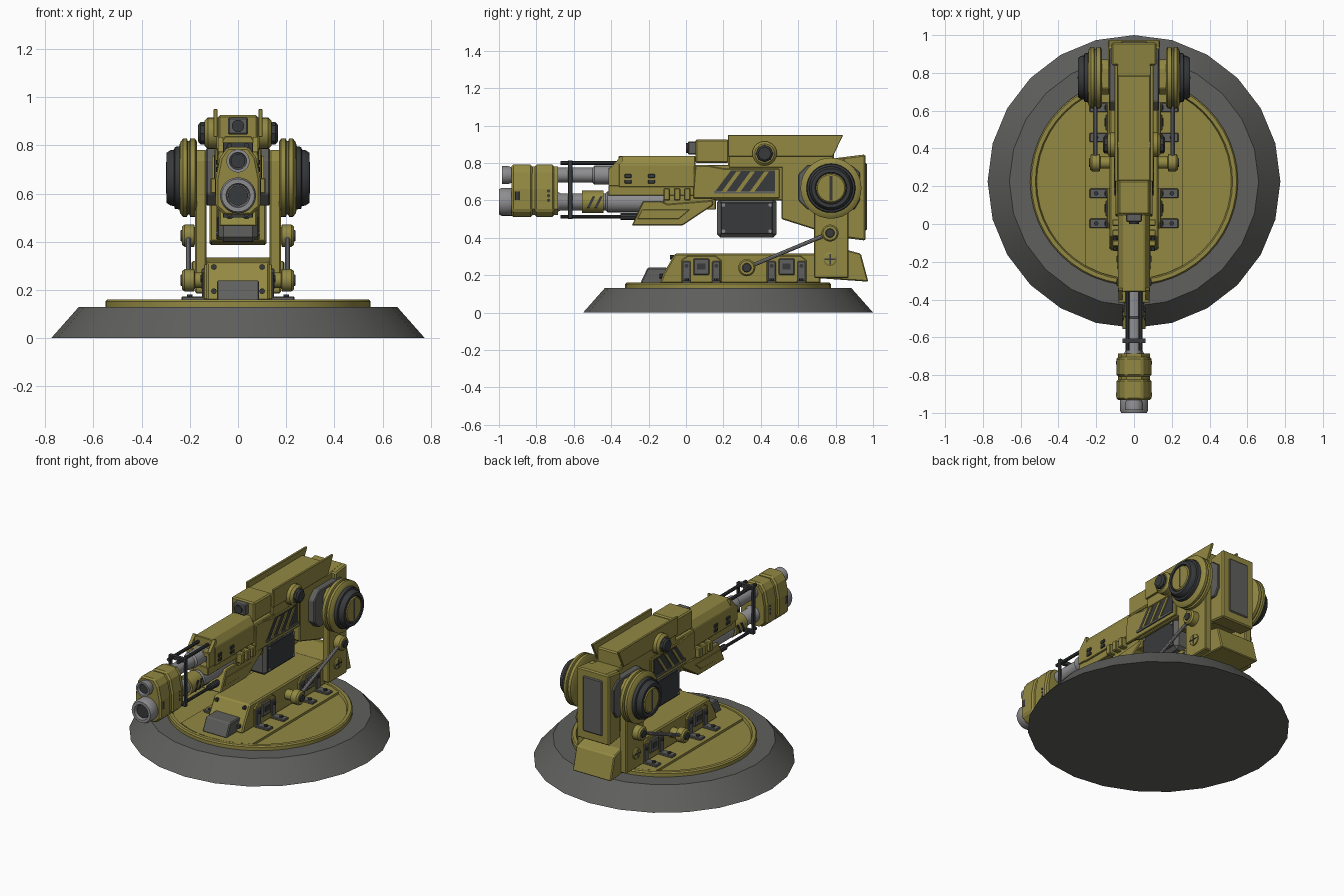
import bpy, bmesh, math
from mathutils import Vector

def material(name, c):
    m = bpy.data.materials.new(name)
    m.diffuse_color = (*c, 1)
    return m

YEL = material("olive_yellow", (0.29, 0.25, 0.055))
GREY = material("mid_grey", (0.115, 0.115, 0.11))
DARK = material("dark_grey", (0.04, 0.042, 0.045))
STEEL = material("steel", (0.27, 0.27, 0.28))

def place(axis, t, a, b):
    return Vector({"X": (t, a, b), "Y": (a, t, b), "Z": (a, b, t)}[axis])

def finish(name, bm, mat, bevel=0, mirror=False, smooth=False):
    bmesh.ops.recalc_face_normals(bm, faces=bm.faces)
    me = bpy.data.meshes.new(name)
    bm.to_mesh(me)
    bm.free()
    me.materials.append(mat)
    ob = bpy.data.objects.new(name, me)
    bpy.context.collection.objects.link(ob)
    if smooth:
        me.polygons.foreach_set("use_smooth", [True] * len(me.polygons))
        me.set_sharp_from_angle(angle=math.radians(32))
    if bevel:
        m = ob.modifiers.new("edge_bevel", "BEVEL")
        m.width, m.segments, m.limit_method = bevel, 1, "ANGLE"
    if mirror:
        ob.modifiers.new("mirror_x", "MIRROR")
    return ob

def prism(name, axis, pts, t0, t1, mat, bevel=0, mirror=False):
    bm = bmesh.new()
    rings = [[bm.verts.new(place(axis, t, a, b)) for a, b in pts] for t in (t0, t1)]
    n = len(pts)
    for r in rings:
        bm.faces.new(r)
    for i in range(n):
        j = (i + 1) % n
        bm.faces.new((rings[0][i], rings[0][j], rings[1][j], rings[1][i]))
    return finish(name, bm, mat, bevel, mirror)

def box(name, x, y, z, mat, bevel=0, mirror=False):
    pts = [(y[0], z[0]), (y[1], z[0]), (y[1], z[1]), (y[0], z[1])]
    return prism(name, "X", pts, x[0], x[1], mat, bevel, mirror)

def lathe(name, axis, c, prof, mat, n=24, mirror=False):
    """prof: (radius, position along axis); c: centre in the other two axes"""
    bm = bmesh.new()
    ang = [2 * math.pi * i / n for i in range(n)]
    rings = [[bm.verts.new(place(axis, t, c[0] + r * math.cos(a), c[1] + r * math.sin(a)))
              for a in ang] for r, t in prof]
    for r0, r1 in zip(rings, rings[1:]):
        for i in range(n):
            j = (i + 1) % n
            bm.faces.new((r0[i], r0[j], r1[j], r1[i]))
    bm.faces.new(rings[0])
    bm.faces.new(rings[-1])
    return finish(name, bm, mat, 0, mirror, True)

def rod(name, a, b, r, mat, mirror=False, n=10):
    a, b = Vector(a), Vector(b)
    ob = lathe(name, "Z", (0, 0), [(r, 0), (r, (b - a).length)], mat, n)
    m = (b - a).to_track_quat("Z", "Y").to_matrix().to_4x4()
    m.translation = a
    ob.data.transform(m)
    if mirror:
        ob.modifiers.new("mirror_x", "MIRROR")

# --- ground plinth and turntable ---
CY = 0.225
lathe("plinth", "Z", (0, CY), [(0.775, 0), (0.66, 0.13)], GREY)
lathe("turntable", "Z", (0, CY), [(0.55, 0.125), (0.55, 0.152), (0.543, 0.16), (0.522, 0.16),
                                  (0.515, 0.142)], YEL, 48)
strip = [(0.515 * math.cos(math.radians(a)), CY + 0.515 * math.sin(math.radians(a)))
         for a in list(range(60, 121, 10)) + list(range(240, 301, 10))]
prism("turntable_strip", "Z", strip, 0.13, 0.157, YEL)

# --- lower housing ---
prism("lower_housing", "X", [(-0.14, 0.155), (-0.125, 0.2), (-0.06, 0.315), (0.72, 0.315), (0.72, 0.155)],
      -0.13, 0.13, YEL, 0.008)
prism("housing_nose", "X", [(-0.245, 0.155), (-0.205, 0.24), (-0.1, 0.24), (-0.1, 0.155)], -0.088, 0.088, GREY, 0.006)
for y0 in (-0.025, 0.43):
    prism("side_panel", "X", [(y0, 0.16), (y0, 0.28), (y0 + 0.035, 0.305), (y0 + 0.18, 0.305), (y0 + 0.215, 0.28),
                              (y0 + 0.215, 0.16)], 0.12, 0.142, YEL, 0.004, True)
    box("side_hatch", (0.135, 0.152), (y0 + 0.065, y0 + 0.15), (0.2, 0.29), GREY, 0.006, True)
    box("hatch_slot", (0.15, 0.156), (y0 + 0.085, y0 + 0.13), (0.23, 0.262), DARK, 0, True)
    for y in (y0 + 0.028, y0 + 0.187):
        box("foot_strap", (0.135, 0.15), (y - 0.022, y + 0.022), (0.16, 0.275), GREY, 0.004, True)
        box("foot_pad", (0.13, 0.235), (y - 0.025, y + 0.025), (0.155, 0.172), GREY, 0.004, True)
        lathe("foot_bolt", "Z", (0.2, y), [(0.012, 0.17), (0.012, 0.182)], DARK, 8, True)
        lathe("strap_bolt", "X", (y, 0.25), [(0.011, 0.148), (0.011, 0.156)], DARK, 8, True)
for z, y in ((0.295, -0.075), (0.195, -0.132)):
    lathe("nose_bolt", "Y", (0.1, z), [(0.012, y - 0.01), (0.012, y + 0.02)], DARK, 8, True)

# --- rear legs, counterweight foot and links ---
prism("leg", "X", [(0.685, 0.185), (0.87, 0.185), (0.87, 0.74), (0.83, 0.78), (0.72, 0.78), (0.685, 0.74)],
      0.13, 0.178, YEL, 0.006, True)
prism("rear_foot", "X", [(0.69, 0.185), (0.975, 0.165), (0.935, 0.315), (0.86, 0.335), (0.69, 0.315)],
      -0.138, 0.138, YEL, 0.006)
for nm, y, z, x0 in (("link_front_knob", 0.325, 0.24, 0.125), ("link_rear_knob", 0.77, 0.425, 0.17)):
    lathe(nm, "X", (y, z), [(0.032, x0), (0.032, 0.178), (0.046, 0.182), (0.046, 0.222), (0.038, 0.232)], YEL, 16, True)
    lathe(nm + "_cap", "X", (y, z), [(0.028, 0.225), (0.022, 0.238)], DARK, 12, True)
rod("link_rod", (0.205, 0.325, 0.24), (0.205, 0.77, 0.425), 0.011, STEEL, True)
lathe("leg_bolt", "X", (0.77, 0.285), [(0.036, 0.17), (0.036, 0.186), (0.03, 0.19)], YEL, 16, True)
box("bolt_slot", (0.185, 0.192), (0.74, 0.8), (0.281, 0.289), DARK, 0, True)
box("bolt_slot_cross", (0.185, 0.192), (0.766, 0.774), (0.257, 0.313), DARK, 0, True)

# --- elevation hubs ---
HUB = (0.775, 0.665)
prism("hub_plate", "X", [(0.6, 0.6), (0.65, 0.55), (0.9, 0.55), (0.93, 0.6), (0.93, 0.75), (0.88, 0.79),
                         (0.65, 0.79), (0.6, 0.74)], 0.07, 0.132, GREY, 0.005, True)
lathe("hub_drum", "X", HUB, [(0.148, 0.17), (0.163, 0.178), (0.163, 0.198), (0.152, 0.202), (0.152, 0.208),
                             (0.163, 0.212), (0.163, 0.228), (0.147, 0.24), (0.125, 0.245)], YEL, 32, True)
lathe("hub_ring", "X", HUB, [(0.133, 0.235), (0.128, 0.262), (0.117, 0.265), (0.115, 0.28), (0.104, 0.296),
                             (0.085, 0.296), (0.083, 0.28)], DARK, 32, True)
lathe("hub_cap", "X", HUB, [(0.08, 0.27), (0.08, 0.29), (0.073, 0.297)], YEL, 24, True)
box("hub_slot", (0.29, 0.2985), (0.768, 0.782), (0.6, 0.73), DARK, 0, True)

# --- gun body ---
prism("rear_body", "X", [(0.51, 0.79), (0.955, 0.845), (0.955, 0.39), (0.87, 0.4), (0.7, 0.44), (0.51, 0.5)],
      -0.09, 0.09, YEL, 0.006)
prism("breech_block", "X", [(0.84, 0.83), (0.96, 0.845), (0.96, 0.385), (0.84, 0.4)], -0.118, 0.118, YEL, 0.008)
box("breech_panel", (-0.07, 0.07), (0.95, 0.967), (0.44, 0.8), GREY, 0.006)
prism("mid_body", "X", [(0.04, 0.79), (0.54, 0.79), (0.54, 0.6), (0.16, 0.6), (0.04, 0.64)], -0.088, 0.088, YEL, 0.005)
prism("cheek_plate", "X", [(0.05, 0.785), (0.12, 0.785), (0.2, 0.77), (0.5, 0.77), (0.5, 0.61), (0.04, 0.61), (0.04, 0.66)],
      0.08, 0.098, YEL, 0.004, True)
prism("vent_recess", "X", [(0.15, 0.64), (0.24, 0.76), (0.475, 0.76), (0.475, 0.64)], 0.09, 0.1005, DARK, 0, True)
for i in range(3):
    y = 0.19 + i * 0.075
    prism("vent_slat", "X", [(y, 0.645), (y + 0.025, 0.645), (y + 0.105, 0.755), (y + 0.08, 0.755)],
          0.098, 0.107, YEL, 0, True)
box("vent_bar", (0.098, 0.106), (0.15, 0.475), (0.636, 0.65), GREY, 0, True)

# --- upper cover, fins, sight and knobs ---
box("upper_cover", (-0.09, 0.09), (0.225, 0.79), (0.77, 0.915), YEL, 0.008)
prism("cover_fin", "X", [(0.225, 0.95), (0.84, 0.948), (0.785, 0.835), (0.225, 0.835)], 0.086, 0.102, YEL, 0.002, True)
box("sight_box", (-0.083, 0.083), (0.05, 0.23), (0.8, 0.925), YEL, 0.008)
box("sight_mount", (-0.042, 0.042), (0.01, 0.06), (0.845, 0.915), GREY, 0.006)
lathe("sight_lens", "Y", (0, 0.88), [(0.026, -0.0), (0.026, 0.02)], DARK, 16)
lathe("side_knob", "X", (0.42, 0.85), [(0.066, 0.08), (0.066, 0.125), (0.052, 0.14)], YEL, 20, True)
lathe("side_knob_cap", "X", (0.42, 0.85), [(0.046, 0.135), (0.046, 0.155), (0.035, 0.165)], DARK, 8, True)

# --- ammunition box with rounded corners ---
box("ammo_box", (-0.08, 0.08), (0.165, 0.485), (0.4, 0.61), GREY, 0.02)
box("ammo_lid", (0.078, 0.086), (0.185, 0.465), (0.42, 0.59), DARK, 0.006, True)
for y in (0.2, 0.45):
    for z in (0.435, 0.575):
        lathe("ammo_bolt", "X", (y, z), [(0.01, 0.084), (0.01, 0.091)], STEEL, 8, True)

# --- barrel shroud ---
prism("shroud_top", "Y", [(-0.085, 0.67), (0.085, 0.67), (0.085, 0.79), (0.055, 0.838), (-0.055, 0.838), (-0.085, 0.79)],
      -0.36, 0.05, YEL, 0.004)
prism("shroud_lip", "X", [(-0.415, 0.76), (-0.35, 0.835), (-0.34, 0.835), (-0.34, 0.68), (-0.415, 0.68)], 0.062, 0.082, YEL, 0, True)
box("shroud_lip_top", (-0.082, 0.082), (-0.415, -0.34), (0.745, 0.775), YEL, 0.003)
box("shroud_belt", (-0.075, 0.075), (-0.415, 0.16), (0.625, 0.68), YEL, 0.004)
box("shroud_core", (-0.07, 0.07), (-0.12, 0.16), (0.55, 0.64), YEL, 0.004)
prism("shroud_chin", "X", [(-0.29, 0.465), (-0.23, 0.595), (-0.13, 0.595), (-0.1, 0.58), (0.145, 0.6), (0.145, 0.575), (-0.02, 0.465)],
      -0.078, 0.078, YEL, 0.005)
prism("chin_inset", "X", [(-0.26, 0.5), (-0.235, 0.55), (0.02, 0.55), (-0.04, 0.5)], 0.075, 0.082, YEL, 0.002, True)
for i in range(3):
    box("clamp", (0.07, 0.115), (-0.12 + i * 0.055, -0.085 + i * 0.055), (0.6, 0.665), YEL, 0.005, True)
for y in (-0.31, -0.185):
    for z in (0.7, 0.73):
        box("shroud_catch", (0.08, 0.092), (y - 0.018, y + 0.018), (z - 0.01, z + 0.01), DARK, 0.002, True)

# --- twin barrels ---
UP, LOW = (0, 0.735), (0, 0.592)
lathe("upper_barrel", "Y", UP, [(0.032, -0.96), (0.036, -0.985), (0.048, -0.985), (0.048, -0.95), (0.04, -0.93),
                                (0.04, -0.5), (0.05, -0.49), (0.05, -0.33)], STEEL)
lathe("lower_barrel", "Y", LOW, [(0.045, -0.97), (0.05, -1.0), (0.068, -1.0), (0.075, -0.985), (0.075, -0.93), (0.062, -0.9),
                                 (0.062, -0.7), (0.045, -0.67), (0.045, -0.43), (0.056, -0.42), (0.056, -0.1)], STEEL)
lathe("upper_bore", "Y", UP, [(0.03, -0.972), (0.03, -0.95)], DARK, 20)
lathe("lower_bore", "Y", LOW, [(0.042, -0.985), (0.042, -0.96)], DARK, 20)
lathe("barrel_sleeve", "Y", LOW, [(0.06, -0.555), (0.06, -0.44)], YEL, 12)
for y in (-0.53, -0.49):
    prism("sleeve_slot", "X", [(y, 0.56), (y + 0.015, 0.56), (y + 0.045, 0.62), (y + 0.03, 0.62)], 0.05, 0.0605, DARK, 0, True)

# --- muzzle brake ---
half = [(0.055, 0.51), (0.093, 0.545), (0.093, 0.66), (0.075, 0.75), (0.045, 0.792)]
brake = half + [(-x, z) for x, z in reversed(half)]
inner = [(x * 0.9, 0.65 + (z - 0.65) * 0.92) for x, z in brake]
prism("brake_front", "Y", brake, -0.932, -0.822, YEL, 0.01)
prism("brake_rear", "Y", brake, -0.808, -0.705, YEL, 0.01)
prism("brake_core", "Y", inner, -0.84, -0.685, YEL)
box("brake_slot", (0.07, 0.0945), (-0.915, -0.89), (0.6, 0.65), DARK, 0.003, True)
for z in (0.6, 0.625, 0.65):
    lathe("brake_hole", "X", (-0.735, z), [(0.009, 0.08), (0.009, 0.0945)], DARK, 8, True)

# --- guide rods and bracket ---
rod("upper_guide_rod", (0.035, -0.67, 0.8), (0.035, -0.34, 0.8), 0.011, DARK, True)
rod("lower_guide_rod", (0.035, -0.67, 0.513), (0.035, -0.27, 0.513), 0.01, DARK, True)
rod("guide_damper", (0.035, -0.35, 0.513), (0.035, -0.26, 0.513), 0.02, DARK, True)
box("guide_bracket_side", (0.048, 0.062), (-0.63, -0.607), (0.5, 0.812), DARK, 0.002, True)
for z in (0.513, 0.8):
    box("guide_bracket_bar", (-0.06, 0.06), (-0.63, -0.607), (z - 0.012, z + 0.012), DARK)
